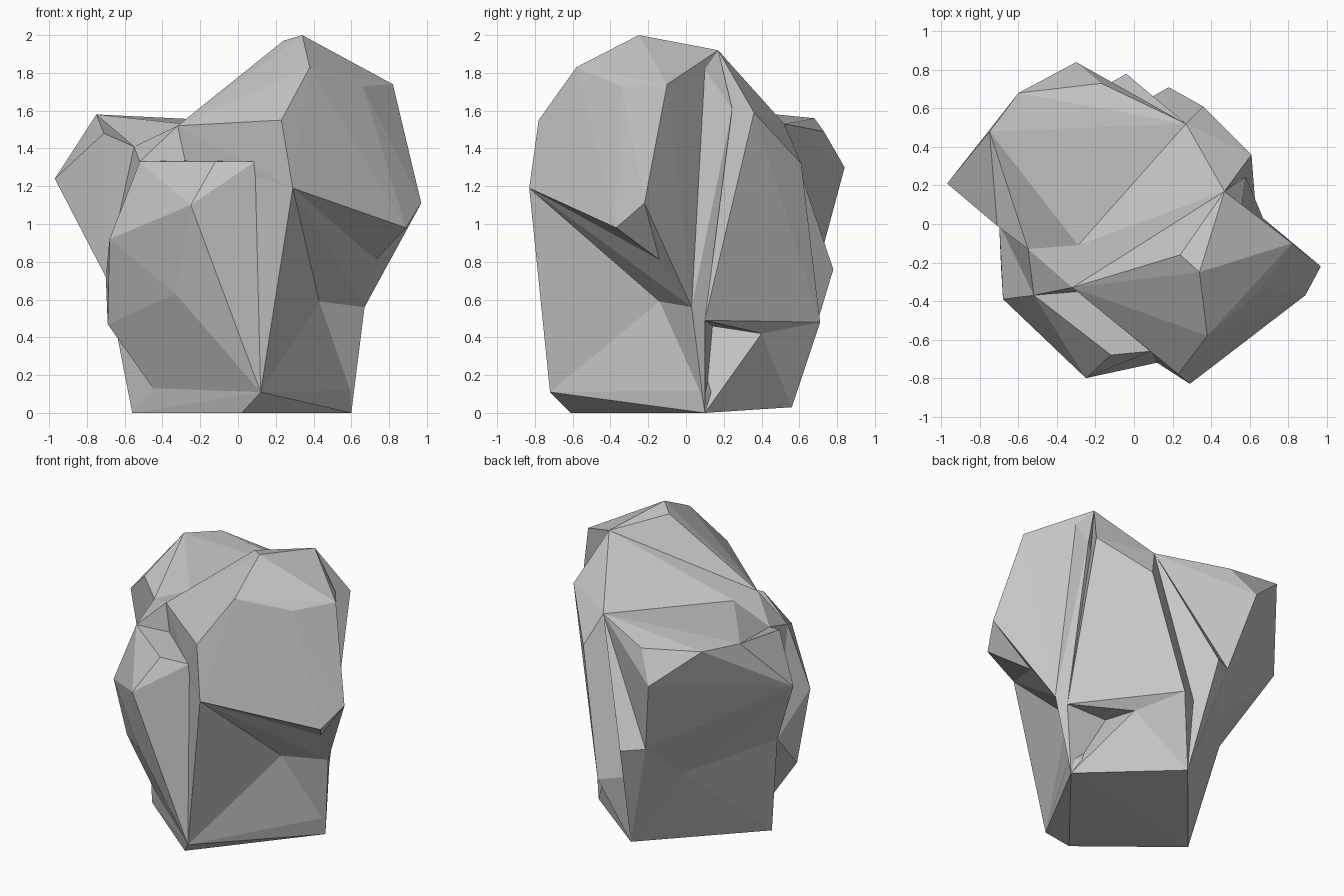
import bpy
import bmesh
from mathutils import Vector

default_cube = bpy.data.objects.get("Cube")
if default_cube:
    bpy.data.objects.remove(default_cube, do_unlink=True)

# One flat stone colour
stone = bpy.data.materials.new("stone_grey")
stone.use_nodes = True
stone_colour = (.57, .57, .57, 1)
stone.diffuse_color = stone_colour
stone.node_tree.nodes["Principled BSDF"].inputs["Base Color"].default_value = stone_colour

# Corners shared between neighbouring lumps
core = Vector((0, 0, .9))
crown = Vector((.47, .17, 1.92))
temple = Vector((.82, -.1, 1.74))
cheek_tip = Vector((.97, -.22, 1.11))
jaw = Vector((.73, -.14, .81))
cleft_top = Vector((.56, .1, 1.82))
cleft_mid = Vector((.58, .245, 1.61))
slab_top = Vector((.61, .36, 1.59))
slab_base = Vector((.63, .1, .49))
saddle_front = Vector((-.32, -.33, 1.52))
saddle_mid = Vector((-.29, -.11, 1.53))
saddle_back = Vector((.27, .52, 1.53))
shoulder = Vector((-.55, -.13, 1.41))
side_tip = Vector((-.97, .21, 1.24))
side_top = Vector((-.75, .48, 1.58))
left_waist = Vector((-.7, 0, .72))
ledge_left = Vector((-.52, -.37, 1.33))
ledge_inner = Vector((-.28, -.35, 1.335))
ledge_right = Vector((.09, -.66, 1.33))
brow = Vector((.29, -.83, 1.19))
right_waist = Vector((.67, .03, .56))
right_hollow = Vector((.43, -.14, .59))
back_belly = Vector((-.04, .78, .76))
back_crease = Vector((-.18, .7, .78))
back_hollow = Vector((-.29, .44, .55))
back_rim = Vector((.18, .71, .48))
heel_hollow = Vector((.33, .4, .42))
heel_recess = Vector((.35, .14, .46))
toe = Vector((.12, -.72, .11))
left_toe = Vector((-.45, -.25, .13))
foot_front = Vector((.02, -.61, 0))
foot_right = Vector((.6, .1, 0))
foot_side = Vector((.6, .08, .12))
foot_back = Vector((.03, .56, .03))
foot_left = Vector((-.56, -.14, 0))


def convex_lump(name, corners):
    """Make a faceted lump of stone wrapped tightly around its corners."""
    mesh = bpy.data.meshes.new(name)
    bm = bmesh.new()
    for corner in corners:
        bm.verts.new(corner)
    result = bmesh.ops.convex_hull(bm, input=bm.verts[:])
    loose = {item for key in ("geom_interior", "geom_unused")
             for item in result[key] if isinstance(item, bmesh.types.BMVert)}
    bmesh.ops.delete(bm, geom=list(loose), context="VERTS")
    bmesh.ops.recalc_face_normals(bm, faces=bm.faces[:])
    bm.to_mesh(mesh)
    bm.free()
    mesh.materials.append(stone)
    lump = bpy.data.objects.new(name, mesh)
    bpy.context.collection.objects.link(lump)
    return lump


# Tall overhanging head on the right
head = convex_lump("rock", [
    crown, temple, cheek_tip, jaw, cleft_top, saddle_front, brow,
    ledge_inner, ledge_right, core, (.24, -.16, 1.97),
    (.34, -.25, 2), (.38, -.58, 1.83), (.66, -.34, 1.73), (.89, -.37, .98),
    (.23, -.78, 1.55)])

pieces = [
    # Right flank and the undercut below the head
    convex_lump("cheek", [
        cheek_tip, jaw, temple, cleft_top, right_waist, core]),
    convex_lump("neck", [brow, jaw, right_hollow, right_waist, core]),
    # Narrow cleft between the head and its sloping back
    convex_lump("cleft", [
        cleft_top, cleft_mid, crown, slab_base, right_waist, core]),
    convex_lump("back_slab", [
        crown, saddle_front, saddle_mid, saddle_back, back_rim, core,
        slab_top, slab_base, (.36, .61, 1.32)]),
    # Jutting lump at the back left
    convex_lump("side_lump", [
        saddle_mid, saddle_back, shoulder, left_waist, back_hollow,
        back_crease, side_tip, side_top, (-.6, .68, 1.56), (-.3, .84, 1.3),
        (-.17, .73, 1.49)]),
    convex_lump("side_facet", [
        side_top, side_tip, shoulder, left_waist, (-.71, -.01, 1.48)]),
    convex_lump("back_spur", [
        saddle_back, back_belly, back_crease, back_hollow, foot_back, core]),
    # Front block with a flat ledge on top
    convex_lump("front_block", [
        ledge_left, ledge_inner, ledge_right, toe, left_toe, left_waist,
        right_hollow, (-.25, -.8, 1.1), (-.12, -.68, 1.33),
        (-.68, -.39, .92), (-.69, -.23, .47), (-.33, -.62, .63)]),
    # Bridge between the ledge and the saddle
    convex_lump("saddle", [
        shoulder, ledge_left, saddle_front, saddle_mid, ledge_inner,
        left_waist, core]),
    # Sharp vertical edge under the brow
    convex_lump("brow_wedge", [brow, toe, right_hollow, ledge_right, core]),
    # Foot, heel and the hollow between them
    convex_lump("foot", [
        toe, left_toe, right_hollow, foot_front, foot_right, foot_side,
        foot_back, foot_left, left_waist, back_hollow, core]),
    convex_lump("prop", [
        right_waist, right_hollow, foot_side, foot_right, slab_base, core,
        heel_recess]),
    convex_lump("heel", [
        foot_back, foot_left, foot_right, heel_hollow, heel_recess,
        back_hollow, left_waist]),
    convex_lump("heel_rim", [
        back_rim, heel_hollow, foot_back, back_hollow, saddle_back, core]),
    convex_lump("heel_roof", [
        slab_base, back_rim, heel_hollow, heel_recess, core]),
]

# Fuse all lumps into a single rock
for piece in pieces:
    fuse = head.modifiers.new("fuse_" + piece.name, "BOOLEAN")
    fuse.operation = "UNION"
    fuse.solver = "EXACT"
    fuse.object = piece

depsgraph = bpy.context.evaluated_depsgraph_get()
fused = bpy.data.meshes.new_from_object(head.evaluated_get(depsgraph))
head.modifiers.clear()
head.data = fused
for piece in pieces:
    bpy.data.objects.remove(piece, do_unlink=True)
for face in head.data.polygons:
    face.use_smooth = False
